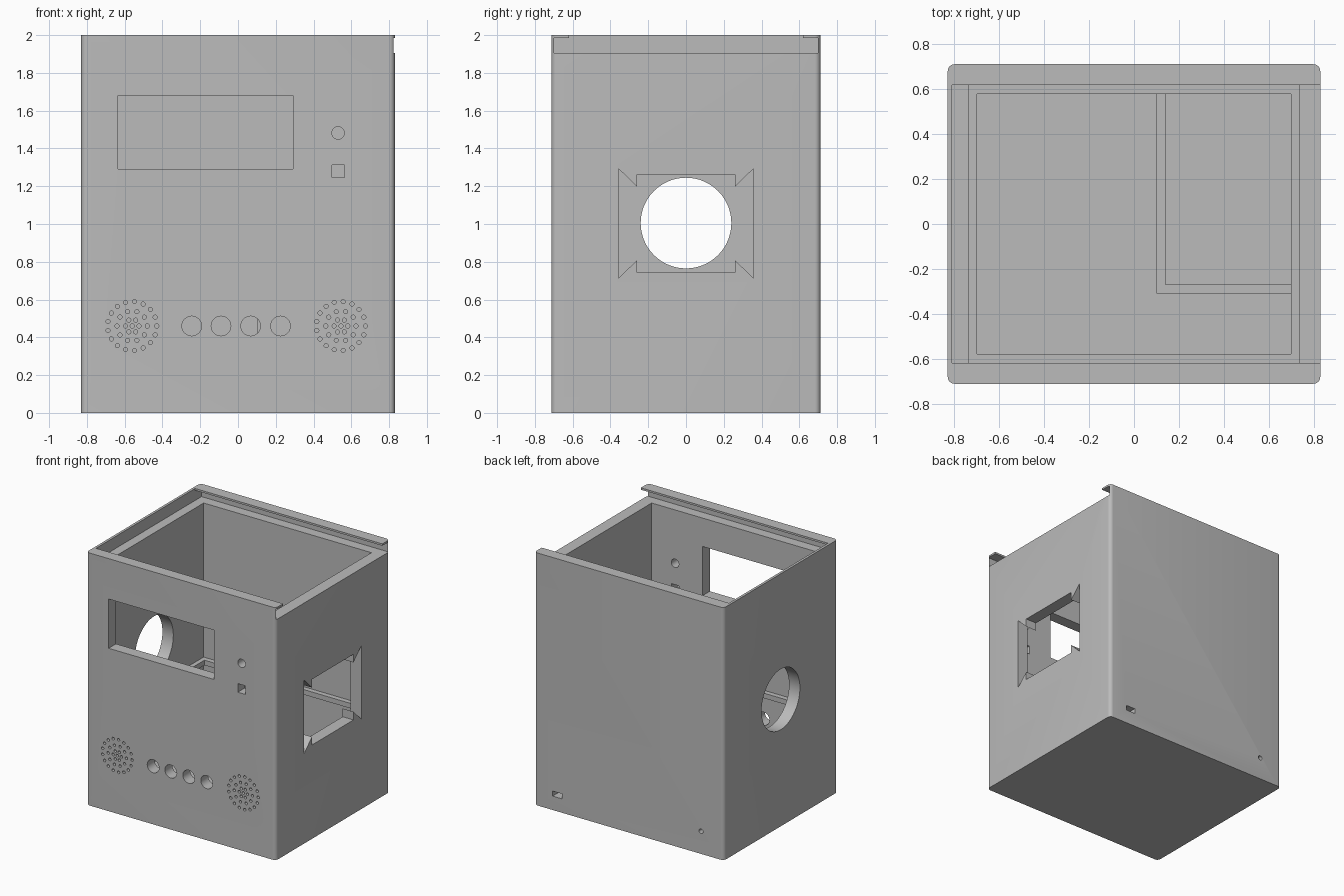
import bpy, bmesh
from math import sin, cos, pi, radians

if "Cube" in bpy.data.objects:
    bpy.data.objects.remove(bpy.data.objects["Cube"], do_unlink=True)

grey = bpy.data.materials.new("plain_grey")
grey.use_nodes = True
COLOUR = (0.5, 0.5, 0.5, 1)
grey.diffuse_color = COLOUR
for node in grey.node_tree.nodes:
    if node.type == 'BSDF_PRINCIPLED':
        node.inputs["Base Color"].default_value = COLOUR

PLACE = {'x': lambda u, v, w: (w, u, v),
         'y': lambda u, v, w: (u, w, v),
         'z': lambda u, v, w: (u, v, w)}


def prisms(name, outlines, axis, lo, hi):
    """Extrude closed 2D outlines along an axis, all in one object."""
    bm = bmesh.new()
    place = PLACE[axis]
    for pts in outlines:
        a = [bm.verts.new(place(u, v, lo)) for u, v in pts]
        b = [bm.verts.new(place(u, v, hi)) for u, v in pts]
        bm.faces.new(a)
        bm.faces.new(b[::-1])
        for i in range(len(a)):
            j = (i + 1) % len(a)
            bm.faces.new((a[i], b[i], b[j], a[j]))
    bmesh.ops.recalc_face_normals(bm, faces=bm.faces[:])
    mesh = bpy.data.meshes.new(name)
    bm.to_mesh(mesh)
    bm.free()
    mesh.materials.append(grey)
    ob = bpy.data.objects.new(name, mesh)
    bpy.context.collection.objects.link(ob)
    return ob


def rect(u0, u1, v0, v1):
    return [(u0, v0), (u1, v0), (u1, v1), (u0, v1)]


def circle(u, v, r, n=32):
    return [(u + r * cos(2 * pi * i / n), v + r * sin(2 * pi * i / n)) for i in range(n)]


def rounded(hx, hy, r, n=6):
    pts = []
    for q, (sx, sy) in enumerate([(1, 1), (-1, 1), (-1, -1), (1, -1)]):
        for i in range(n + 1):
            a = pi / 2 * (q + i / n)
            pts.append((sx * (hx - r) + r * cos(a), sy * (hy - r) + r * sin(a)))
    return pts


def cut(target, outlines, axis, lo, hi):
    """Subtract prisms from the target and drop the cutter."""
    cutter = prisms("cutter", outlines, axis, lo, hi)
    cutter.hide_render = True
    mod = target.modifiers.new("cut", 'BOOLEAN')
    mod.operation = 'DIFFERENCE'
    mod.solver = 'EXACT'
    mod.object = cutter
    bpy.context.view_layer.objects.active = target
    bpy.ops.object.modifier_apply(modifier=mod.name)
    bpy.data.objects.remove(cutter, do_unlink=True)


# Case: hollow block with rounded upright edges
IX, IY = 0.735, 0.62
case = prisms("case", [rounded(0.83, 0.712, 0.03)], 'z', 0, 2)
cut(case, [rect(-IX, IX, -IY, IY)], 'z', 0.09, 1.95)

# Sliding lid channel, open on the +x side, with overhanging lips
channel = [(-0.7, 1.905), (0.7, 1.905), (0.7, 1.985), (IY, 1.985),
           (IY, 2.1), (-IY, 2.1), (-IY, 1.985), (-0.7, 1.985)]
cut(case, [channel], 'x', -0.81, 1)

# Front: display window, indicator, square switch, buttons
front = [rect(-0.635, 0.29, 1.29, 1.68), circle(0.53, 1.482, 0.033),
         rect(0.497, 0.563, 1.245, 1.313)]
front += [circle(x, 0.46, 0.052) for x in (-0.245, -0.09, 0.067, 0.225)]

# Front: speaker grilles made of rings of small holes
for cx in (-0.56, 0.545):
    for count, ring in ((1, 0), (6, 0.036), (10, 0.08), (17, 0.13)):
        for i in range(count):
            a = 2 * pi * i / count
            front.append(circle(cx + ring * cos(a), 0.46 + ring * sin(a), 0.011, 12))
cut(case, front, 'y', -1, -0.6)

# Back: cable slot and small round hole
cut(case, [rect(0.59, 0.67, 0.11, 0.15), circle(-0.63, 0.18, 0.018, 16)], 'y', 0.6, 1)

# Left side (+x): square opening with flared wings
corner = [(0.26, 0.26), (0.26, 0.195), (0.357, 0.29)]
quads = [(1, 1, 1), (1, -1, -1), (-1, -1, 1), (-1, 1, -1)]
flared = [(sx * u, 1.003 + sy * v) for sx, sy, step in quads for u, v in corner[::step]]
cut(case, [flared], 'x', 0.7, 1)

# Right side (-x): large round opening
cut(case, [circle(0, 1.005, 0.24, 64)], 'x', -1, -0.7)

# Inner shelf running round the walls
shelf = prisms("inner_shelf", [rect(-IX - 0.01, IX + 0.01, -IY - 0.01, IY + 0.01)],
               'z', 0.645, 0.685)
cut(shelf, [rect(-0.7, 0.7, -0.58, 0.58)], 'z', 0.5, 0.8)

# L-shaped partition in the back corner
wall = [(0.1, -0.31), (IX, -0.31), (IX, -0.27), (0.14, -0.27), (0.14, IY), (0.1, IY)]
partition = prisms("partition", [wall], 'z', 0.08, 0.645)

# Smooth the round parts, keep edges crisp
for ob in (case, shelf, partition):
    bpy.ops.object.select_all(action='DESELECT')
    ob.select_set(True)
    bpy.context.view_layer.objects.active = ob
    bpy.ops.object.shade_smooth_by_angle(angle=radians(35))
